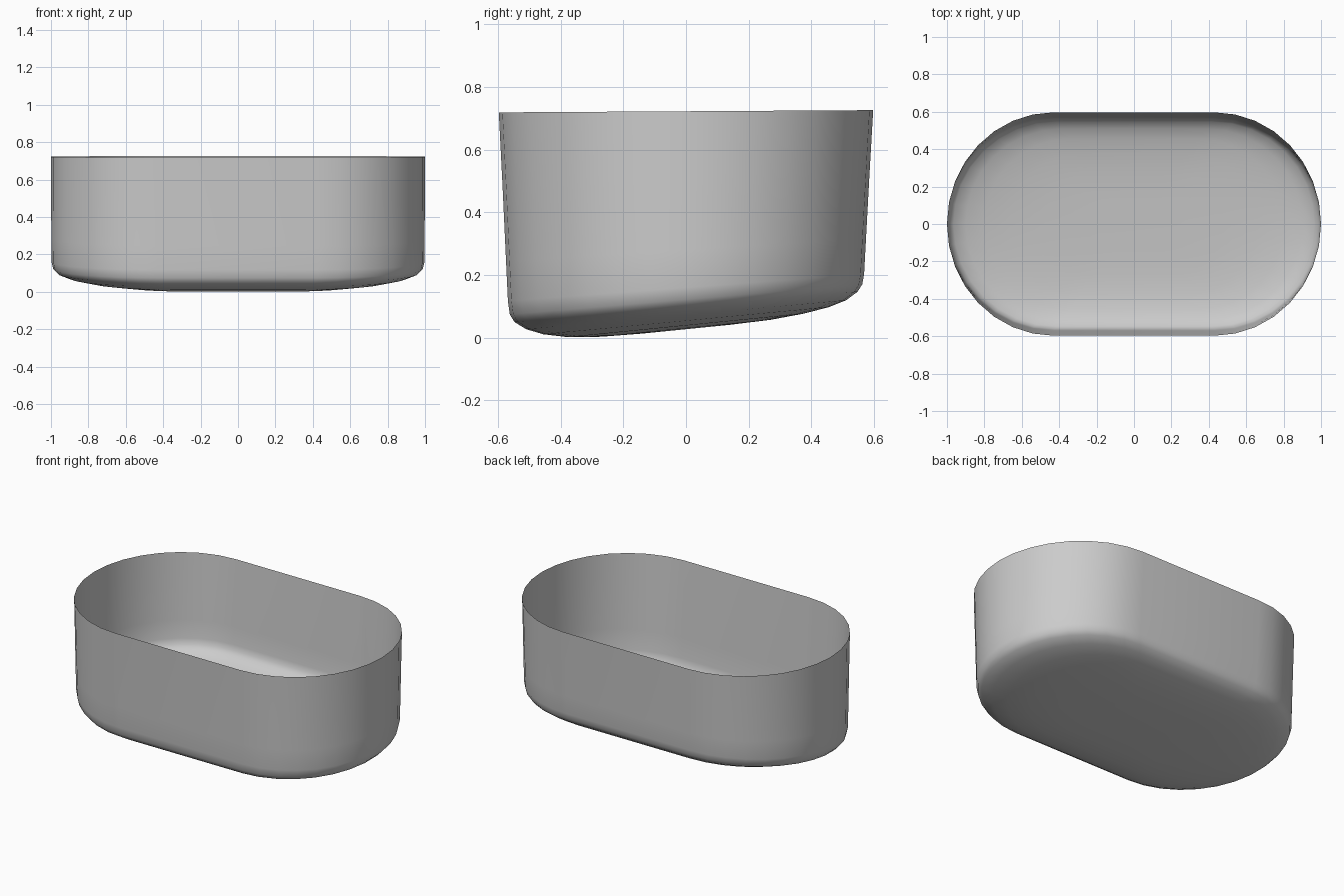
import bpy, bmesh, math

if "Cube" in bpy.data.objects:
    bpy.data.objects.remove(bpy.data.objects["Cube"])

STRAIGHT = 0.43   # half length of the straight sides
SEG = 16          # segments per rounded end


def outline(sx, sy):
    """Oval with straight long sides, reaching x = +-sx and y = +-sy."""
    pts = []
    for side in (1, -1):
        for i in range(SEG + 1):
            a = -math.pi / 2 + math.pi * i / SEG
            x = STRAIGHT + (1 - STRAIGHT) * math.cos(a)
            pts.append((side * x * sx, side * math.sin(a) * sy))
    return pts


# Rings from rim to floor: x half size, y half size, height at y = 0, tilt along y
RINGS = [
    (1.0, 0.597, 0.722, 0.006),
    (0.999, 0.585, 0.50, 0.03),
    (0.998, 0.574, 0.28, 0.06),
    (0.997, 0.568, 0.16, 0.075),
    (0.988, 0.562, 0.122, 0.085),
    (0.965, 0.547, 0.098, 0.088),
    (0.90, 0.51, 0.073, 0.09),
    (0.80, 0.455, 0.054, 0.095),
    (0.66, 0.375, 0.039, 0.10),
    (0.48, 0.27, 0.030, 0.10),
    (0.25, 0.14, 0.027, 0.10),
]

# Open tub: one thin skin of walls and a sloping, rounded floor
bm = bmesh.new()
loops = [[bm.verts.new((x, y, max(0.0, z + tilt * y))) for x, y in outline(sx, sy)]
         for sx, sy, z, tilt in RINGS]
n = len(loops[0])
for upper, lower in zip(loops, loops[1:]):
    for i in range(n):
        j = (i + 1) % n
        bm.faces.new((upper[i], lower[i], lower[j], upper[j]))
bm.faces.new(list(reversed(loops[-1])))
for f in bm.faces:
    f.smooth = True
mesh = bpy.data.meshes.new("tub_shell")
bm.to_mesh(mesh)
bm.free()
tub = bpy.data.objects.new("tub_shell", mesh)
bpy.context.collection.objects.link(tub)
